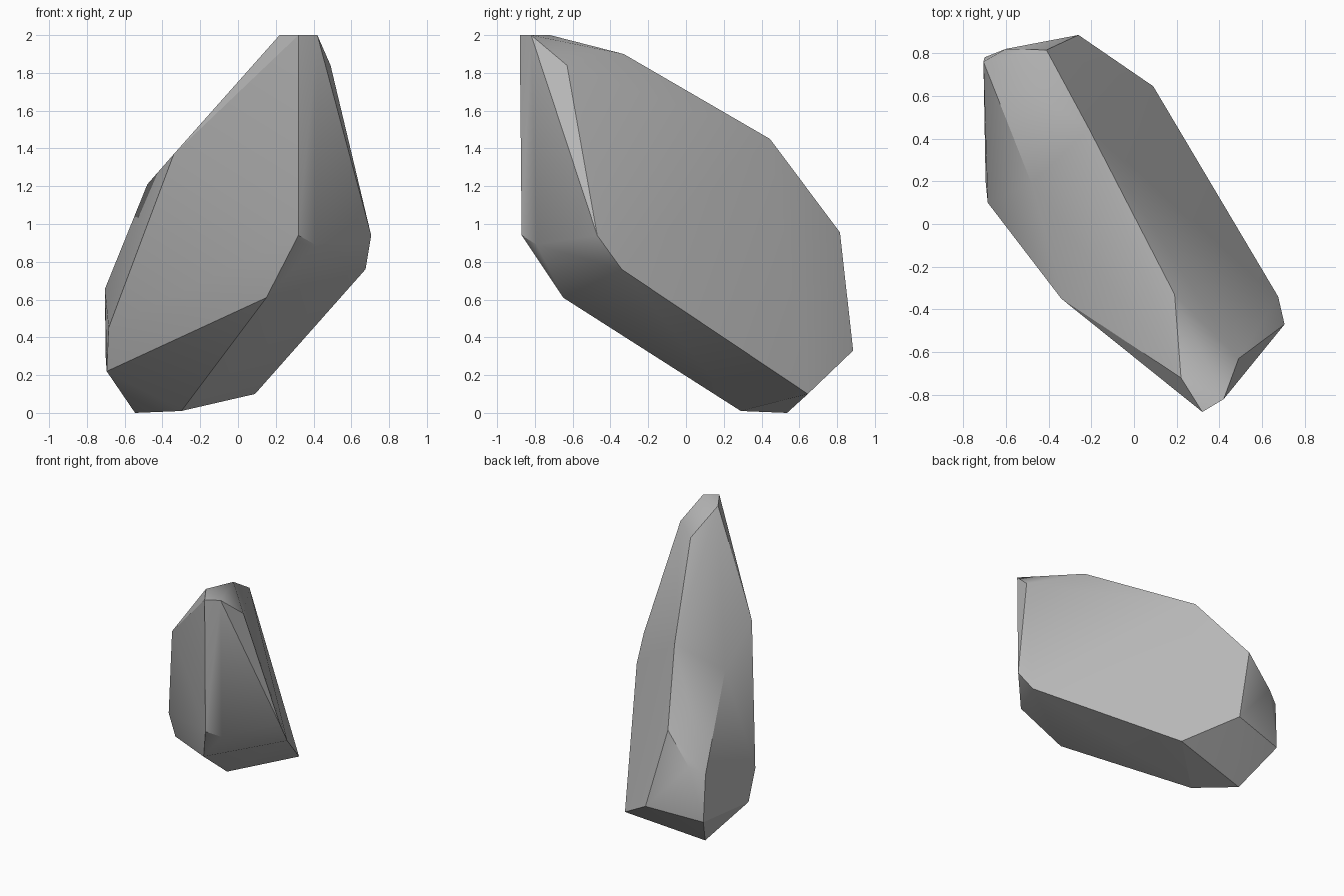
import bpy, bmesh, math

# Remove the default cube
cube = bpy.data.objects.get("Cube")
if cube:
    bpy.data.objects.remove(cube, do_unlink=True)


def make_material(name, color):
    mat = bpy.data.materials.new(name)
    mat.use_nodes = True
    mat.diffuse_color = color
    shader = mat.node_tree.nodes["Principled BSDF"]
    shader.inputs["Base Color"].default_value = color
    shader.inputs["Roughness"].default_value = 0.9
    return mat


# Corners of the boulder, grouped by region
tip = [(.32, -.88, 2), (.42, -.82, 2), (.22, -.72, 2), (.49, -.63, 1.84)]
ridge = [(.19, -.33, 1.9), (-.21, .445, 1.45), (-.41, .815, .955)]
front_edge = [(.32, -.87, .94), (.41, -.79, .89), (.15, -.65, .61)]
left_side = [(.705, -.47, .94), (.675, -.34, .76), (.09, .645, .1)]
right_side = [(-.34, -.35, 1.37), (-.48, .19, 1.21),
              (-.685, .1, .45), (-.695, .2, .22)]
back_end = [(-.705, .76, .655), (-.6, .82, .71),
            (-.7, .78, .28), (-.26, .885, .33)]
underside = [(-.3, .29, .01), (-.545, .535, 0)]
corners = tip + ridge + front_edge + left_side + right_side + back_end + underside


def build_hull(name, points, mat):
    """Wrap a faceted solid tightly around the given corners."""
    bm = bmesh.new()
    for p in points:
        bm.verts.new(p)
    bmesh.ops.convex_hull(bm, input=bm.verts[:])
    loose = [v for v in bm.verts if not v.link_faces]
    bmesh.ops.delete(bm, geom=loose, context='VERTS')
    bmesh.ops.recalc_face_normals(bm, faces=bm.faces[:])
    mesh = bpy.data.meshes.new(name)
    bm.to_mesh(mesh)
    bm.free()
    mesh.materials.append(mat)
    obj = bpy.data.objects.new(name, mesh)
    bpy.context.collection.objects.link(obj)
    return obj


# Boulder with soft facets and crisp main edges
boulder = build_hull("boulder", corners, make_material("stone grey", (.5, .5, .5, 1)))
bpy.ops.object.select_all(action='DESELECT')
boulder.select_set(True)
bpy.context.view_layer.objects.active = boulder
bpy.ops.object.shade_smooth_by_angle(angle=math.radians(30))
